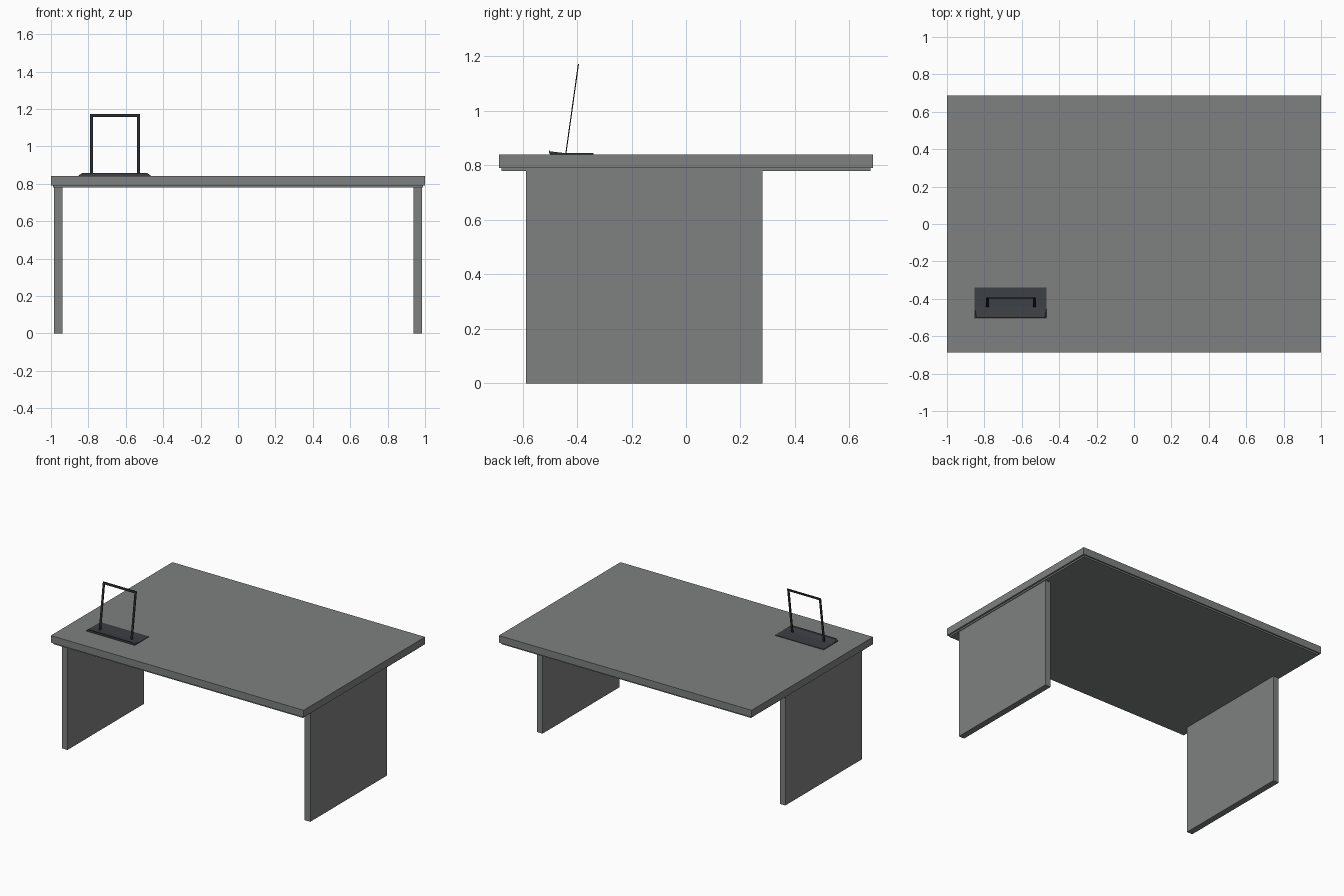
import bpy
import bmesh
from mathutils import Vector

if "Cube" in bpy.data.objects:
    bpy.data.objects.remove(bpy.data.objects["Cube"])


def material(name, color):
    m = bpy.data.materials.new(name)
    m.diffuse_color = (*color, 1)
    m.use_nodes = True
    m.node_tree.nodes["Principled BSDF"].inputs["Base Color"].default_value = m.diffuse_color
    return m


GREY = material("desk_grey", (0.21, 0.22, 0.215))
DARK = material("stand_dark", (0.045, 0.05, 0.058))
BLACK = material("frame_black", (0.02, 0.022, 0.025))


def finish(name, bm, mat):
    bmesh.ops.recalc_face_normals(bm, faces=bm.faces)
    me = bpy.data.meshes.new(name)
    bm.to_mesh(me)
    bm.free()
    me.materials.append(mat)
    ob = bpy.data.objects.new(name, me)
    bpy.context.collection.objects.link(ob)
    return ob


def box(name, lo, hi, mat):
    lo, hi = Vector(lo), Vector(hi)
    bm = bmesh.new()
    bmesh.ops.create_cube(bm, size=1)
    for v in bm.verts:
        v.co = (lo + hi) / 2 + v.co * (hi - lo)
    return finish(name, bm, mat)


def loft(name, left, right, mat):
    """Solid between two matching end outlines."""
    bm = bmesh.new()
    a = [bm.verts.new(p) for p in left]
    b = [bm.verts.new(p) for p in right]
    n = len(a)
    bm.faces.new(a)
    bm.faces.new(b[::-1])
    for i in range(n):
        j = (i + 1) % n
        bm.faces.new((a[i], b[i], b[j], a[j]))
    return finish(name, bm, mat)


# Desk top, recessed under-panel and slab legs
box("desk_top", (-1, -0.687, 0.79), (1, 0.687, 0.841), GREY)
box("under_panel", (-0.988, -0.677, 0.779), (0.988, 0.677, 0.79), GREY)
for side, x0, x1 in (("left", -0.983, -0.939), ("right", 0.939, 0.983)):
    box(side + "_leg", (x0, -0.587, 0), (x1, 0.281, 0.779), GREY)

# Stand base: thin plate and a low raised front lip with tapered ends
XL, XR = -0.852, -0.467
box("stand_base", (XL, -0.5, 0.841), (XR, -0.34, 0.845), DARK)
profile = [(-0.502, 0.843), (-0.503, 0.858), (-0.499, 0.852),
           (-0.47, 0.848), (-0.44, 0.845), (-0.44, 0.843)]
left = [(XL + max(z - 0.845, 0) * 1.5, y, z) for y, z in profile]
right = [(XR - max(z - 0.845, 0) * 1.5, y, z) for y, z in profile]
loft("stand_lip", left, right, DARK)


# Upright frame leaning back: two posts and a top bar
def lean_y(z):
    return -0.441 + (z - 0.843) * 0.046 / 0.328


def frame_bar(name, x0, x1, z0, z1):
    def ring(x):
        return [(x, lean_y(z) + d, z)
                for z, d in ((z0, -0.002), (z0, 0.002), (z1, 0.002), (z1, -0.002))]
    loft(name, ring(x0), ring(x1), BLACK)


frame_bar("frame_left_post", -0.792, -0.776, 0.843, 1.156)
frame_bar("frame_right_post", -0.541, -0.525, 0.843, 1.156)
frame_bar("frame_top_bar", -0.792, -0.525, 1.156, 1.172)
